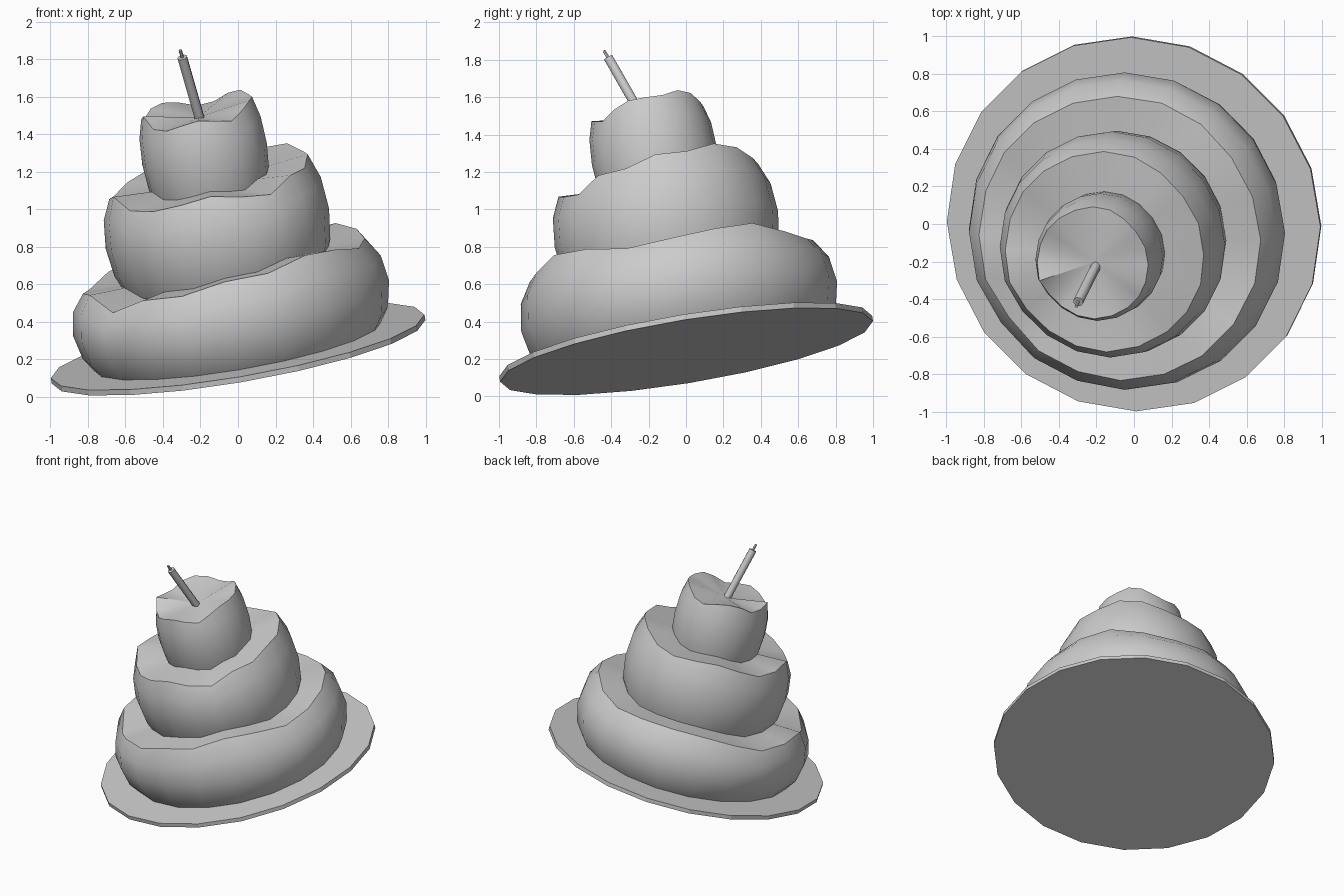
import bpy, bmesh, math
from mathutils import Vector, Matrix

if "Cube" in bpy.data.objects:
    bpy.data.objects.remove(bpy.data.objects["Cube"])

SIDES = 20
# the whole cake leans toward front left
NORMAL = Vector((-0.172, -0.165, 1)).normalized()
LEAN = Matrix.Translation((0.003, 0.003, 0.24)) @ Vector((0, 0, 1)).rotation_difference(NORMAL).to_matrix().to_4x4()


def finish(name, bm, matrix, angle):
    bmesh.ops.recalc_face_normals(bm, faces=bm.faces[:])
    bm.transform(matrix)
    me = bpy.data.meshes.new(name)
    bm.to_mesh(me)
    bm.free()
    ob = bpy.data.objects.new(name, me)
    bpy.context.collection.objects.link(ob)
    bpy.ops.object.select_all(action='DESELECT')
    ob.select_set(True)
    bpy.context.view_layer.objects.active = ob
    bpy.ops.object.shade_smooth_by_angle(angle=math.radians(angle))
    return ob


def tier(name, radius, base, centre, rim):
    """Bulging layer whose top edge follows the wavy rim heights."""
    bm = bmesh.new()
    rings = []
    for scale, t in ((0.90, 0), (0.965, 0.18), (1, 0.48), (0.975, 0.78), (0.895, 1)):
        ring = []
        for i, h in enumerate(rim):
            a = math.tau * i / SIDES
            # lower rings stay level, upper rings pick up the waves
            mean = sum(rim) / SIDES
            z = base + t * (mean - base) + t * t * (h - mean)
            ring.append(bm.verts.new((radius * scale * math.cos(a), radius * scale * math.sin(a), z)))
        rings.append(ring)
    top = bm.verts.new((0, 0, centre))
    for i in range(SIDES):
        j = (i + 1) % SIDES
        for lo, hi in zip(rings, rings[1:]):
            bm.faces.new((lo[i], lo[j], hi[j], hi[i]))
        bm.faces.new((rings[-1][i], rings[-1][j], top))
    bm.faces.new(rings[0][::-1])
    return finish(name, bm, LEAN, 42)


def rod(name, start, end, r, sides):
    a, b = Vector(start), Vector(end)
    d = b - a
    bm = bmesh.new()
    bmesh.ops.create_cone(bm, cap_ends=True, segments=sides, radius1=r, radius2=r, depth=d.length)
    m = Matrix.Translation((a + b) / 2) @ d.to_track_quat('Z', 'Y').to_matrix().to_4x4()
    return finish(name, bm, m, 50)


# plate
bm = bmesh.new()
bmesh.ops.create_cone(bm, cap_ends=True, segments=SIDES, radius1=1.01, radius2=1.01, depth=0.03)
finish("plate", bm, LEAN @ Matrix.Translation((0, 0, 0.015)), 15)

# three cake layers
tier("bottom_layer", 0.855, 0.02, 0.46,
     (.49, .51, .525, .48, .46, .485, .50, .50, .47, .43,
      .45, .475, .395, .46, .465, .51, .51, .555, .53, .48))
tier("middle_layer", 0.605, 0.42, 0.92,
     (.99, .985, 1.015, .995, .95, .94, .965, .98, .95, .915,
      .93, .965, .90, .895, .915, .94, .905, .88, .945, .945))
tier("top_layer", 0.337, 0.86, 1.285,
     (1.345, 1.345, 1.365, 1.35, 1.31, 1.30, 1.335, 1.355, 1.345, 1.31,
      1.325, 1.355, 1.29, 1.28, 1.30, 1.315, 1.295, 1.275, 1.315, 1.345))

# candle and wick
rod("candle", (-0.2, -0.22, 1.47), (-0.297, -0.415, 1.81), 0.027, 8)
rod("wick", (-0.297, -0.415, 1.81), (-0.308, -0.438, 1.848), 0.009, 6)
